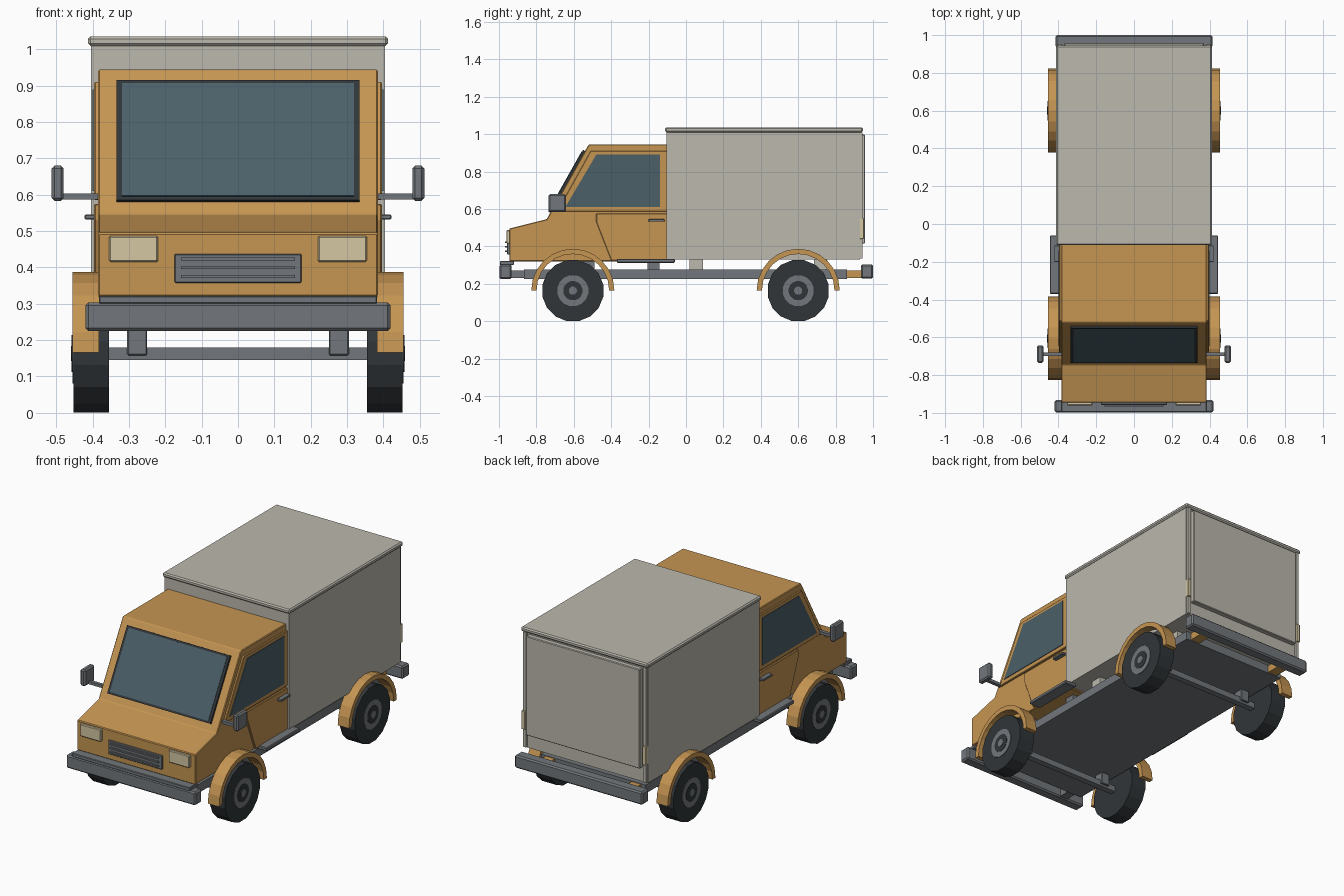
import bpy, bmesh, math
from mathutils import Matrix, Vector

if "Cube" in bpy.data.objects:
    bpy.data.objects.remove(bpy.data.objects["Cube"])


def material(name, rgb):
    m = bpy.data.materials.new(name)
    m.diffuse_color = (*rgb, 1)
    m.use_nodes = True
    m.node_tree.nodes["Principled BSDF"].inputs["Base Color"].default_value = m.diffuse_color
    return m


ORANGE = material("orange_paint", (0.56, 0.30, 0.085))
PALE = material("pale_panel", (0.50, 0.48, 0.42))
GREY = material("grey_trim", (0.17, 0.185, 0.20))
DARK = material("dark_rubber", (0.03, 0.036, 0.04))
GLASS = material("glass", (0.07, 0.115, 0.14))
LAMP = material("lamp", (0.66, 0.57, 0.36))


def finish(name, bm, mat, bevel=0, mirror=False):
    bmesh.ops.recalc_face_normals(bm, faces=bm.faces)
    me = bpy.data.meshes.new(name)
    bm.to_mesh(me)
    bm.free()
    me.materials.append(mat)
    ob = bpy.data.objects.new(name, me)
    bpy.context.collection.objects.link(ob)
    if bevel:
        b = ob.modifiers.new("bevel", "BEVEL")
        b.width, b.segments = bevel, 1
    if mirror:
        ob.modifiers.new("mirror", "MIRROR")
    return ob


def box(name, x, y, z, mat, bevel=0, mirror=False):
    """Box from (min, max) ranges."""
    bm = bmesh.new()
    bmesh.ops.create_cube(bm, size=1)
    for v in bm.verts:
        v.co = [r[0] if c < 0 else r[1] for c, r in zip(v.co, (x, y, z))]
    return finish(name, bm, mat, bevel, mirror)


def prism(name, pts, x, mat, bevel=0, mirror=False):
    """Side profile of (y, z) points extruded across x."""
    bm = bmesh.new()
    f = bm.faces.new([bm.verts.new((x[0], py, pz)) for py, pz in pts])
    ext = bmesh.ops.extrude_face_region(bm, geom=[f])["geom"]
    bmesh.ops.translate(bm, vec=(x[1] - x[0], 0, 0),
                        verts=[g for g in ext if isinstance(g, bmesh.types.BMVert)])
    return finish(name, bm, mat, bevel, mirror)


def disc(name, x, y, z, r, sides, mat, bevel=0):
    """Mirrored cylinder lying along x, flat side down."""
    bm = bmesh.new()
    bmesh.ops.create_cone(bm, cap_ends=True, segments=sides, radius1=r, radius2=r, depth=x[1] - x[0])
    turn = Matrix.Rotation(math.pi / 2, 4, 'Y') @ Matrix.Rotation(math.pi / sides, 4, 'Z')
    bm.transform(Matrix.Translation(((x[0] + x[1]) / 2, y, z)) @ turn)
    return finish(name, bm, mat, bevel, True)


# Cab body
prism("cab", [(-0.945, 0.32), (-0.945, 0.495), (-0.745, 0.545), (-0.52, 0.945),
              (-0.10, 0.945), (-0.10, 0.32)], (-0.385, 0.385), ORANGE, 0.004)

# Windscreen lying on the sloped front
normal = Vector((-0.4, 0.225)).normalized()


def screen(name, half, z0, z1, lift, mat):
    a, b = [Vector((-0.745 + (z - 0.545) * 0.5625, z)) for z in (z0, z1)]
    prism(name, [a - normal * 0.01, a + normal * lift, b + normal * lift, b - normal * 0.01],
          (-half, half), mat)


screen("windscreen_frame", 0.335, 0.58, 0.91, 0.012, DARK)
screen("windscreen_glass", 0.32, 0.59, 0.90, 0.015, GLASS)

# Doors, side windows and handles
prism("window_frame", [(-0.69, 0.585), (-0.51, 0.91), (-0.10, 0.91), (-0.10, 0.585)],
      (0.38, 0.396), ORANGE, 0.003, True)
prism("side_window", [(-0.645, 0.61), (-0.48, 0.89), (-0.14, 0.89), (-0.14, 0.61)],
      (0.38, 0.40), GLASS, 0, True)
prism("door_panel", [(-0.40, 0.325), (-0.48, 0.53), (-0.48, 0.575), (-0.10, 0.575), (-0.10, 0.325)],
      (0.38, 0.396), ORANGE, 0.003, True)
box("door_handle", (0.39, 0.422), (-0.20, -0.115), (0.532, 0.545), GREY, 0.002, True)
box("running_board", (0.37, 0.445), (-0.37, -0.06), (0.312, 0.333), GREY, 0.004, True)

# Mirrors
box("mirror_arm", (0.38, 0.485), (-0.70, -0.68), (0.587, 0.604), GREY, 0, True)
box("mirror", (0.48, 0.513), (-0.735, -0.642), (0.583, 0.68), GREY, 0.008, True)

# Front lamps and grille
box("headlight", (0.22, 0.355), (-0.96, -0.94), (0.415, 0.487), LAMP, 0.004, True)
box("grille", (-0.175, 0.175), (-0.957, -0.94), (0.357, 0.437), GREY, 0.003)
for i in range(3):
    z = 0.375 + i * 0.024
    box("grille_slat", (-0.157, 0.157), (-0.967, -0.95), (z - 0.004, z + 0.004), GREY)

# Bumpers
box("front_bumper", (-0.42, 0.42), (-0.997, -0.933), (0.225, 0.303), GREY, 0.008)
box("front_bumper_top", (-0.383, 0.383), (-0.995, -0.92), (0.30, 0.321), GREY, 0.003)
box("rear_bumper", (-0.415, 0.415), (0.935, 1.0), (0.228, 0.303), GREY, 0.008)
box("front_bumper_bracket", (0.25, 0.30), (-0.94, -0.86), (0.23, 0.27), GREY, 0, True)
box("rear_bumper_bracket", (0.25, 0.31), (0.855, 0.94), (0.23, 0.272), ORANGE, 0, True)

# Chassis and body mounts
box("chassis", (-0.34, 0.34), (-0.865, 0.86), (0.225, 0.275), GREY)
for y in (-0.52, -0.175):
    box("cab_mount", (0.25, 0.32), (y - 0.032, y + 0.032), (0.27, 0.325), GREY, 0, True)
for y in (0.055, 0.72):
    box("cargo_mount", (0.25, 0.32), (y - 0.035, y + 0.035), (0.27, 0.335), PALE, 0, True)

# Cargo box with lid, rear door and tail lights
box("cargo_box", (-0.405, 0.405), (-0.105, 0.93), (0.33, 1.015), PALE)
box("cargo_lid", (-0.413, 0.413), (-0.112, 0.945), (1.01, 1.036), PALE, 0.007)
box("rear_door", (-0.37, 0.37), (0.925, 0.958), (0.415, 0.998), PALE, 0.004)
box("rear_post", (0.38, 0.40), (0.925, 0.943), (0.335, 1.01), PALE, 0, True)
box("tail_light", (0.382, 0.404), (0.925, 0.951), (0.44, 0.55), LAMP, 0.002, True)

# Wheels, axles and arched fenders
for y, end in ((-0.605, "front"), (0.60, "rear")):
    disc(end + "_tyre", (0.355, 0.453), y, 0.163, 0.166, 16, DARK)
    disc(end + "_rim", (0.44, 0.456), y, 0.163, 0.084, 16, GREY)
    disc(end + "_hub_ring", (0.44, 0.458), y, 0.163, 0.052, 16, DARK)
    disc(end + "_hub", (0.44, 0.46), y, 0.163, 0.022, 12, GREY)
    box(end + "_axle", (-0.36, 0.36), (y - 0.018, y + 0.018), (0.145, 0.18), GREY)
    box(end + "_axle_hanger", (0.25, 0.305), (y - 0.03, y + 0.03), (0.158, 0.23), GREY, 0.003, True)
    arc = [(math.cos(math.pi * i / 12), math.sin(math.pi * i / 12)) for i in range(13)]
    pts = [(y + 0.222 * c, 0.165 + 0.222 * s) for c, s in arc]
    pts += [(y + 0.194 * c, 0.165 + 0.194 * s) for c, s in reversed(arc)]
    prism(end + "_fender", pts, (0.383, 0.456), ORANGE, 0, True)
